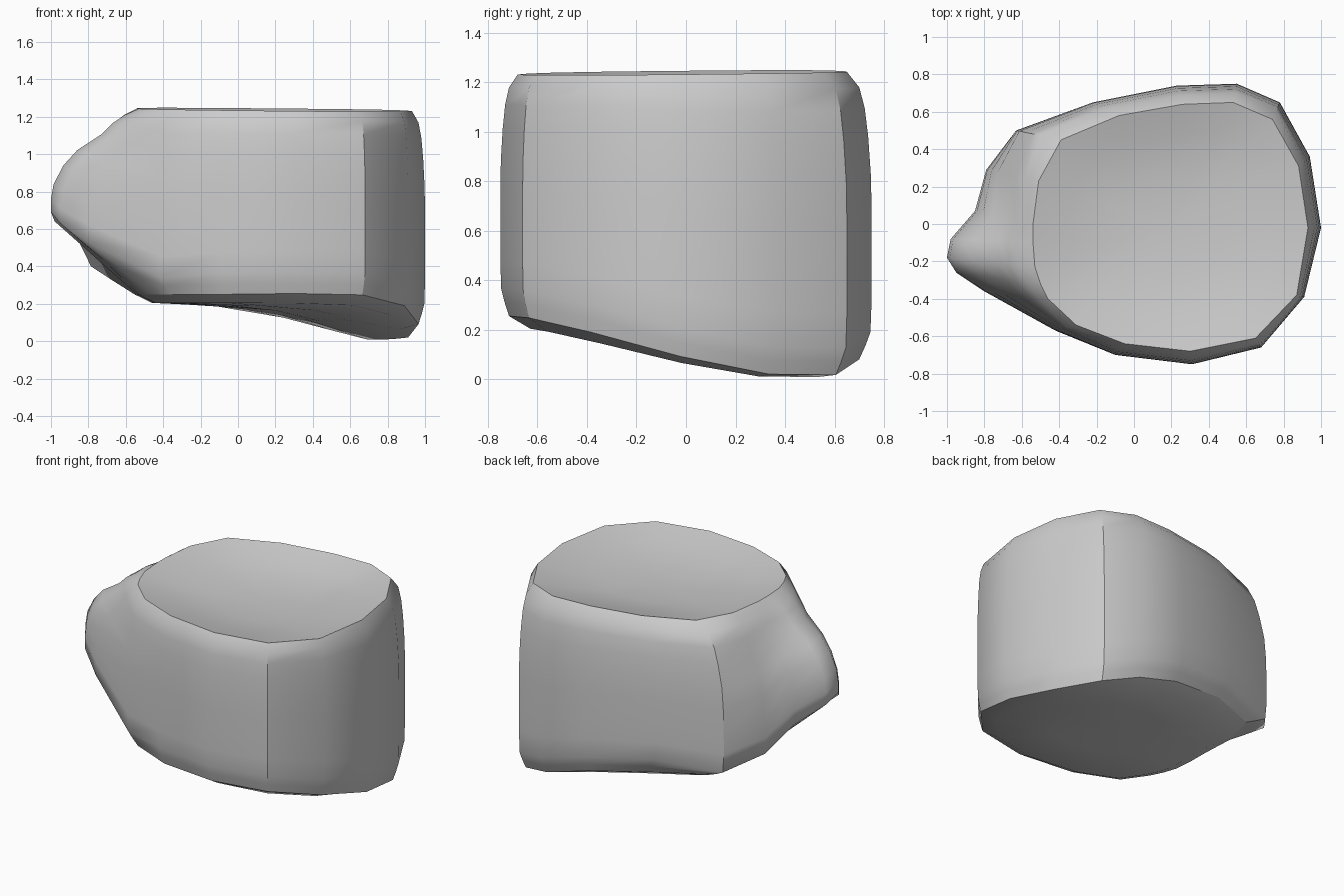
import bpy
import bmesh

old = bpy.data.objects.get("Cube")
if old:
    bpy.data.objects.remove(old, do_unlink=True)

# One colour
stone = bpy.data.materials.new("stone_grey")
stone.use_nodes = True
colour = (0.6, 0.6, 0.6, 1)
stone.diffuse_color = colour
stone.node_tree.nodes["Principled BSDF"].inputs["Base Color"].default_value = colour

# Wall columns: rim point, widest point, share of the side bulge,
# and height of the bulge's lower fold (zero for plain wall)
columns = [
    ((.93, -.02), (1, -.02), 0, 0), ((.88, .31), (.94, .36), 0, 0),
    ((.74, .56), (.78, .65), 0, 0), ((.53, .65), (.55, .75), 0, 0),
    ((.26, .64), (.23, .74), 0, 0), ((-.08, .58), (-.22, .65), 0, 0),
    ((-.39, .45), (-.63, .5), .15, .31), ((-.51, .23), (-.79, .29), .7, .4),
    ((-.54, 0), (-.85, .07), 1, .53), ((-.54, -.1), (-.98, -.08), 1, .64),
    ((-.53, -.23), (-1, -.18), 1, .69), ((-.5, -.32), (-.95, -.26), 1, .63),
    ((-.46, -.4), (-.8, -.36), 1, .53), ((-.31, -.54), (-.42, -.57), .2, .34),
    ((-.05, -.64), (-.1, -.7), 0, 0), ((.3, -.68), (.31, -.75), 0, 0),
    ((.65, -.61), (.68, -.66), 0, 0), ((.87, -.38), (.91, -.39), 0, 0),
]
creases = (2, 6, 16)

# Outward swell from rim point to widest point at each level
fractions = [0, .13, .27, .45, .6, .75, .86, .94, 1]
wall_swell = [.5, .75, .95, 1, 1, 1, .97, .86, .72, .5, 0]
bulge_swell = [0, .5, 1, 1, .97, .86, .7, .43, .3, .16, 0]


def base_z(x, y):
    """Warped underside, lowest at the back left."""
    return .25 - (y + .65) / 1.2 * (x + .48) ** 2 * .145


def top_z(x, y):
    return 1.24 + .01 * (y - x)


def column_points(rim, wide, bulge, fold):
    swell = [a + (b - a) * bulge for a, b in zip(wall_swell, bulge_swell)]
    path = [(rim[0] + (wide[0] - rim[0]) * k,
             rim[1] + (wide[1] - rim[1]) * k) for k in swell]
    low, high = base_z(*path[0]), top_z(*rim)
    fold = fold or low + .11
    levels = [low, (low + fold) / 2]
    levels += [fold + (high - fold) * t for t in fractions]
    return [(x, y, z) for (x, y), z in zip(path, levels)]


bm = bmesh.new()
grid = [[bm.verts.new(p) for p in column_points(*c)] for c in columns]
count = len(grid)

# Side walls
for i in range(count):
    a, b = grid[i], grid[(i + 1) % count]
    for j in range(len(a) - 1):
        bm.faces.new((a[j], b[j], b[j + 1], a[j + 1]))


def cap(ring, height, steps):
    """Close a ring with inner rings, each a (scale, drop) pair."""
    cx, cy = .2, 0
    outline = [v.co.copy() for v in ring]
    for scale, drop in steps:
        inner = []
        for p in outline:
            x, y = cx + (p.x - cx) * scale, cy + (p.y - cy) * scale
            inner.append(bm.verts.new((x, y, height(x, y) - drop)))
        for i in range(count):
            n = (i + 1) % count
            bm.faces.new((ring[i], ring[n], inner[n], inner[i]))
        ring = inner
    centre = bm.verts.new((cx, cy, height(cx, cy) - steps[-1][1]))
    for i in range(count):
        bm.faces.new((ring[i], ring[(i + 1) % count], centre))


# Dished top and bevelled underside
cap([c[-1] for c in grid], top_z, [(.75, .045), (.4, .085)])
cap([c[0] for c in grid], base_z, [(.88, .045), (.45, .05)])

bmesh.ops.recalc_face_normals(bm, faces=bm.faces)
for f in bm.faces:
    f.smooth = True

# Sharp rims and vertical creases
for i in range(count):
    for j in (0, -1):
        bm.edges.get((grid[i][j], grid[(i + 1) % count][j])).smooth = False
for i in creases:
    for a, b in zip(grid[i][:-2], grid[i][1:-1]):
        bm.edges.get((a, b)).smooth = False

mesh = bpy.data.meshes.new("boulder")
bm.to_mesh(mesh)
bm.free()
mesh.materials.append(stone)
boulder = bpy.data.objects.new("boulder", mesh)
bpy.context.collection.objects.link(boulder)
